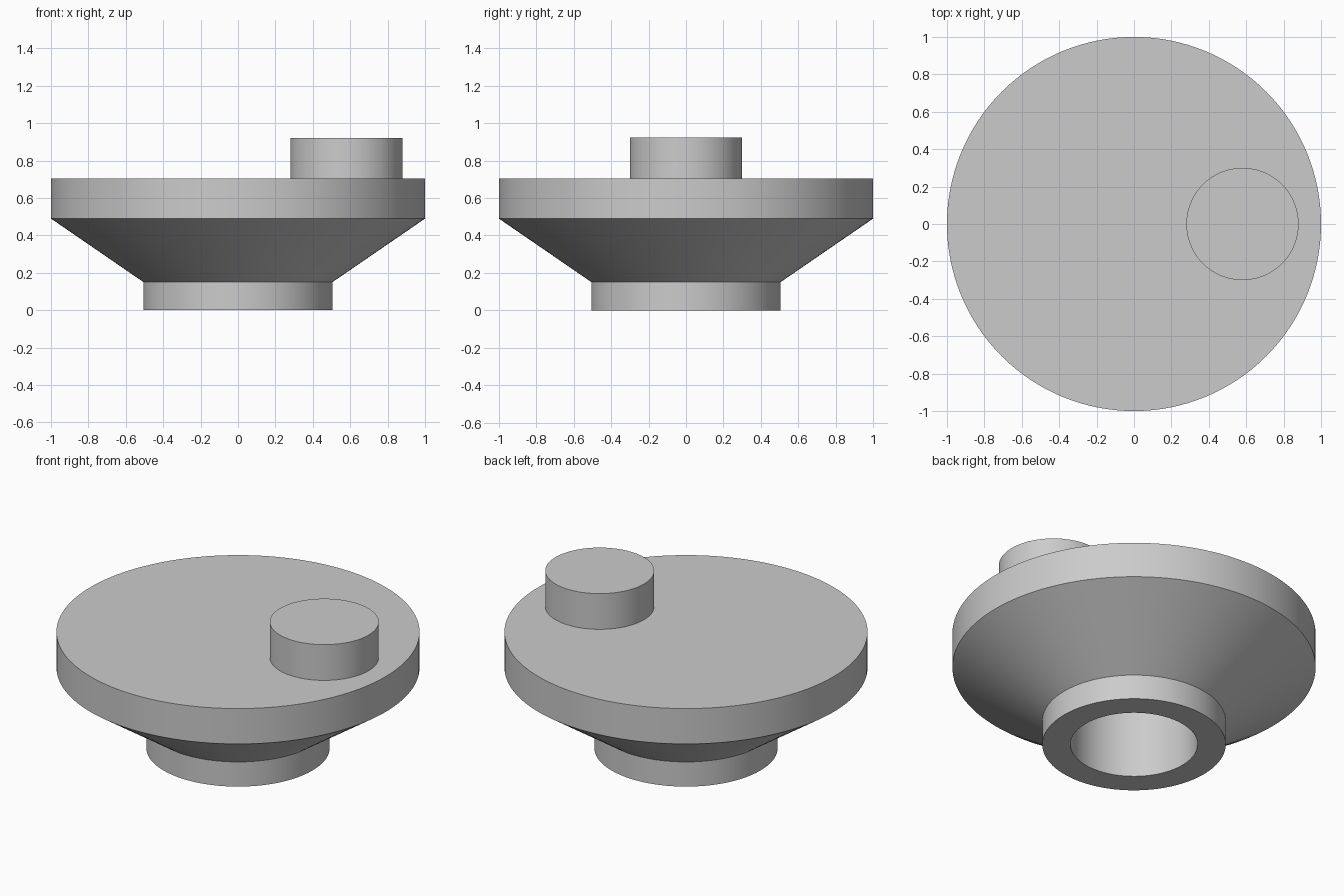
import bpy
import bmesh
import math

if "Cube" in bpy.data.objects:
    bpy.data.objects.remove(bpy.data.objects["Cube"])

SEGMENTS = 128

grey = bpy.data.materials.new("plain_grey")
grey.diffuse_color = (0.6, 0.6, 0.6, 1.0)
grey.use_nodes = True
grey.node_tree.nodes["Principled BSDF"].inputs["Base Color"].default_value = grey.diffuse_color


def lathe(name, profile, center=(0, 0, 0)):
    """Spin a closed (radius, height) profile around the vertical axis."""
    bm = bmesh.new()
    verts = [bm.verts.new((r, 0, z)) for r, z in profile]
    edges = [bm.edges.new(pair) for pair in zip(verts, verts[1:])]
    bmesh.ops.spin(bm, geom=verts + edges, cent=(0, 0, 0), axis=(0, 0, 1),
                   angle=math.tau, steps=SEGMENTS, use_duplicate=False)
    bmesh.ops.remove_doubles(bm, verts=bm.verts, dist=1e-5)
    bmesh.ops.recalc_face_normals(bm, faces=bm.faces)
    mesh = bpy.data.meshes.new(name)
    bm.to_mesh(mesh)
    bm.free()
    mesh.materials.append(grey)
    obj = bpy.data.objects.new(name, mesh)
    obj.location = center
    bpy.context.collection.objects.link(obj)
    bpy.ops.object.select_all(action='DESELECT')
    obj.select_set(True)
    bpy.context.view_layer.objects.active = obj
    bpy.ops.object.shade_smooth_by_angle(angle=math.radians(25))
    return obj


# Flanged body: blind bore, collar, flared cone, rim and flat top
lathe("flanged_body", [
    (0, 0.49), (0.35, 0.49), (0.35, 0),
    (0.505, 0), (0.505, 0.15),
    (1.0, 0.49), (1.0, 0.705), (0, 0.705),
])

# Off-centre crank pin standing on the top face
lathe("crank_pin", [(0.3, 0), (0.3, 0.217), (0, 0.217)], (0.58, 0, 0.705))
